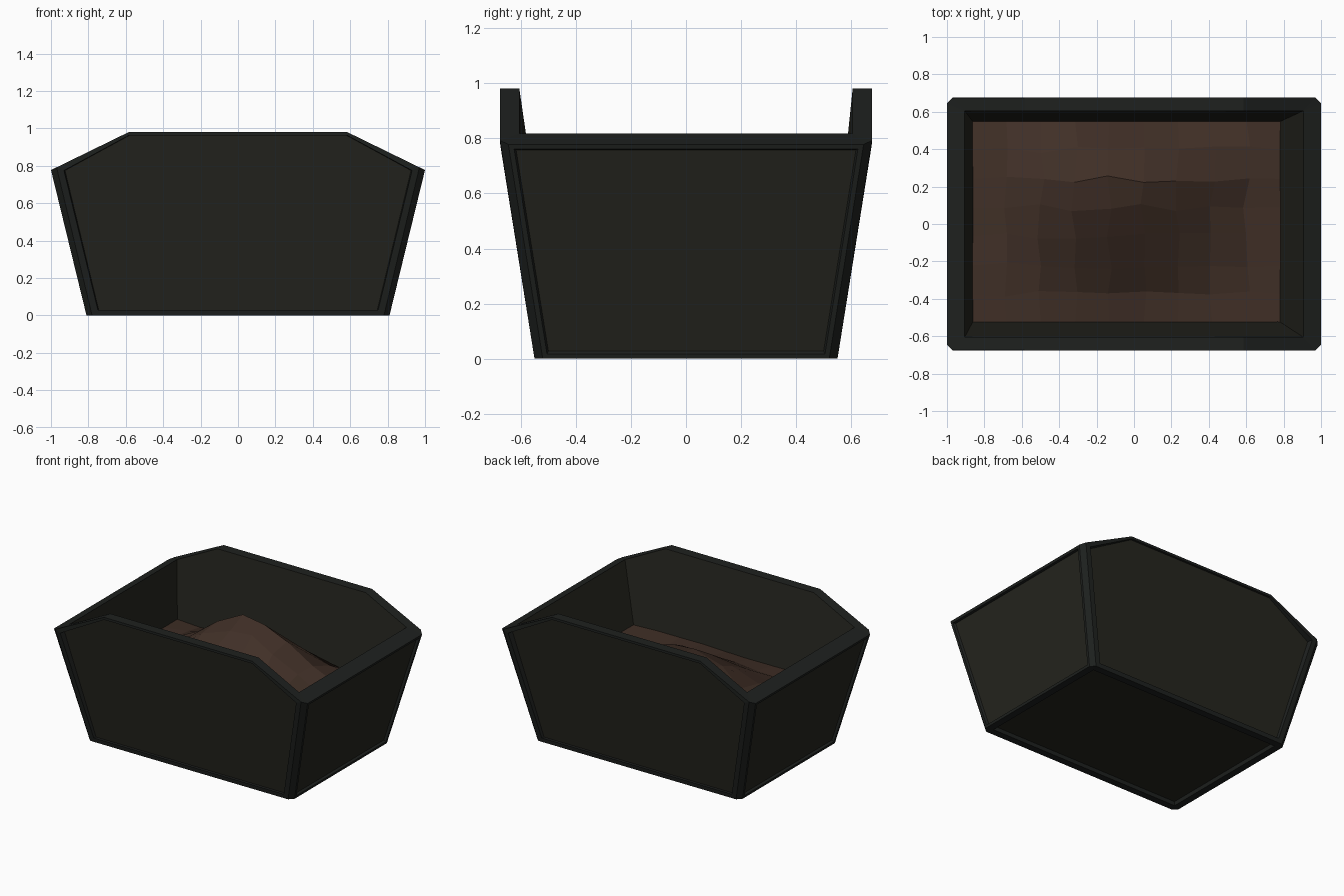
import bpy, bmesh, math, random

if "Cube" in bpy.data.objects:
    bpy.data.objects.remove(bpy.data.objects["Cube"])

random.seed(4)


def material(name, color):
    m = bpy.data.materials.new(name)
    m.diffuse_color = (*color, 1)
    m.use_nodes = True
    m.node_tree.nodes["Principled BSDF"].inputs["Base Color"].default_value = m.diffuse_color
    return m


frame_mat = material("dark_frame", (0.013, 0.015, 0.0135))
panel_mat = material("olive_panel", (0.018, 0.018, 0.013))
soil_mat = material("brown_soil", (0.052, 0.029, 0.020))


def finish(bm, name, mats):
    me = bpy.data.meshes.new(name)
    bm.to_mesh(me)
    bm.free()
    ob = bpy.data.objects.new(name, me)
    for m in mats:
        me.materials.append(m)
    bpy.context.collection.objects.link(ob)
    return ob


# Tub: tapered shell with chamfered corners, raised front and back, thick rim
bm = bmesh.new()
V = lambda x, y, z: bm.verts.new((x, y, z))
corners = [(-1, -1), (1, -1), (1, 1), (-1, 1)]
C = {}
for sx, sy in corners:
    C[sx, sy] = dict(
        bx=V(sx * .78, sy * .55, 0), by=V(sx * .81, sy * .52, 0),        # base
        tx=V(sx * .97, sy * .675, .792), ty=V(sx, sy * .645, .778),      # rim outer
        peak=V(sx * .585, sy * .675, .98), ipeak=V(sx * .585, sy * .605, .98),
        rim=V(sx * .905, sy * .605, .818),                               # rim inner
        floor=V(.775 if sx > 0 else -.86, .545 if sy > 0 else -.52, .40))


def face(*vs, mat=0):
    f = bm.faces.new(vs)
    f.material_index = mat
    return f


def bridge(outer, inner):
    n = len(outer)
    for i in range(n):
        face(outer[i], outer[(i + 1) % n], inner[(i + 1) % n], inner[i])


# half outline (x, z) of the front and back panels, and the matching full ring
HALF = [(.745, .03), (.925, .775), (.58, .963)]
RING = HALF + [(-x, z) for x, z in reversed(HALF)]
sides = []
for s in (-1, 1):
    # front and back, each with one flat recessed panel
    a, b = C[-1, s], C[1, s]
    outer = [b['bx'], b['tx'], b['peak'], a['peak'], a['tx'], a['bx']]
    lip = [V(x * 1.006, s * (.55 + .125 * min(1, z / .78)), z) for x, z in RING]
    panel = [V(x, s * (.531 + .134 * z), z) for x, z in RING]
    bridge(outer, lip)
    bridge(lip, panel)
    face(*panel, mat=1)
    face(a['peak'], b['peak'], b['ipeak'], a['ipeak'])
    face(a['floor'], b['floor'], b['rim'], b['ipeak'], a['ipeak'], a['rim'], mat=1)
    # left and right sides
    a, b = C[s, -1], C[s, 1]
    sides.append(face(a['by'], b['by'], b['ty'], a['ty']))
    face(a['ty'], b['ty'], b['rim'], a['rim'])
    face(a['floor'], b['floor'], b['rim'], a['rim'], mat=1)
for c in C.values():
    # corner posts and sloping rim ends
    face(c['bx'], c['by'], c['ty'], c['tx'])
    face(c['tx'], c['ty'], c['rim'])
    face(c['tx'], c['rim'], c['ipeak'], c['peak'])
base_ring = []
for i, k in enumerate(corners):
    base_ring += [C[k]['bx'], C[k]['by']] if i % 2 else [C[k]['by'], C[k]['bx']]
bottom = face(*base_ring)
inner_floor = face(*[C[k]['floor'] for k in corners])
bmesh.ops.recalc_face_normals(bm, faces=bm.faces[:])
bmesh.ops.delete(bm, geom=[inner_floor], context='FACES_ONLY')


# Recessed panels on the two sides and underneath
def recess(f, width, depth):
    bmesh.ops.inset_region(bm, faces=[f], thickness=width, use_even_offset=True)
    bmesh.ops.inset_region(bm, faces=[f], thickness=.006, depth=-depth,
                           use_even_offset=True)
    f.material_index = 1


for f in sides:
    recess(f, .018, .016)
recess(bottom, .05, .025)
finish(bm, "planter_tub", [frame_mat, panel_mat])

# Soil: low-poly mound, highest behind the middle
bm = bmesh.new()
NX, NY = 9, 7
x0, x1, y0, y1 = -.865, .785, -.53, .55
px, py = -.04, .26


def bump(t, p, lo, hi):
    d = (t - p) / (hi - p) if t > p else (p - t) / (p - lo)
    return .5 + .5 * math.cos(math.pi * min(1, d))


rows = []
for j in range(NY + 1):
    row = []
    for i in range(NX + 1):
        x = x0 + (x1 - x0) * i / NX
        y = y0 + (y1 - y0) * j / NY
        z = .42 + .35 * bump(x, px, x0, x1) * bump(y, py, y0, y1)
        if 0 < i < NX and 0 < j < NY:
            x += random.uniform(-.02, .02)
            y += random.uniform(-.02, .02)
        z += random.uniform(-.006, .006)
        row.append(bm.verts.new((x, y, z)))
    rows.append(row)
for j in range(NY):
    for i in range(NX):
        bm.faces.new((rows[j][i], rows[j][i + 1], rows[j + 1][i + 1], rows[j + 1][i]))
finish(bm, "soil", [soil_mat])
